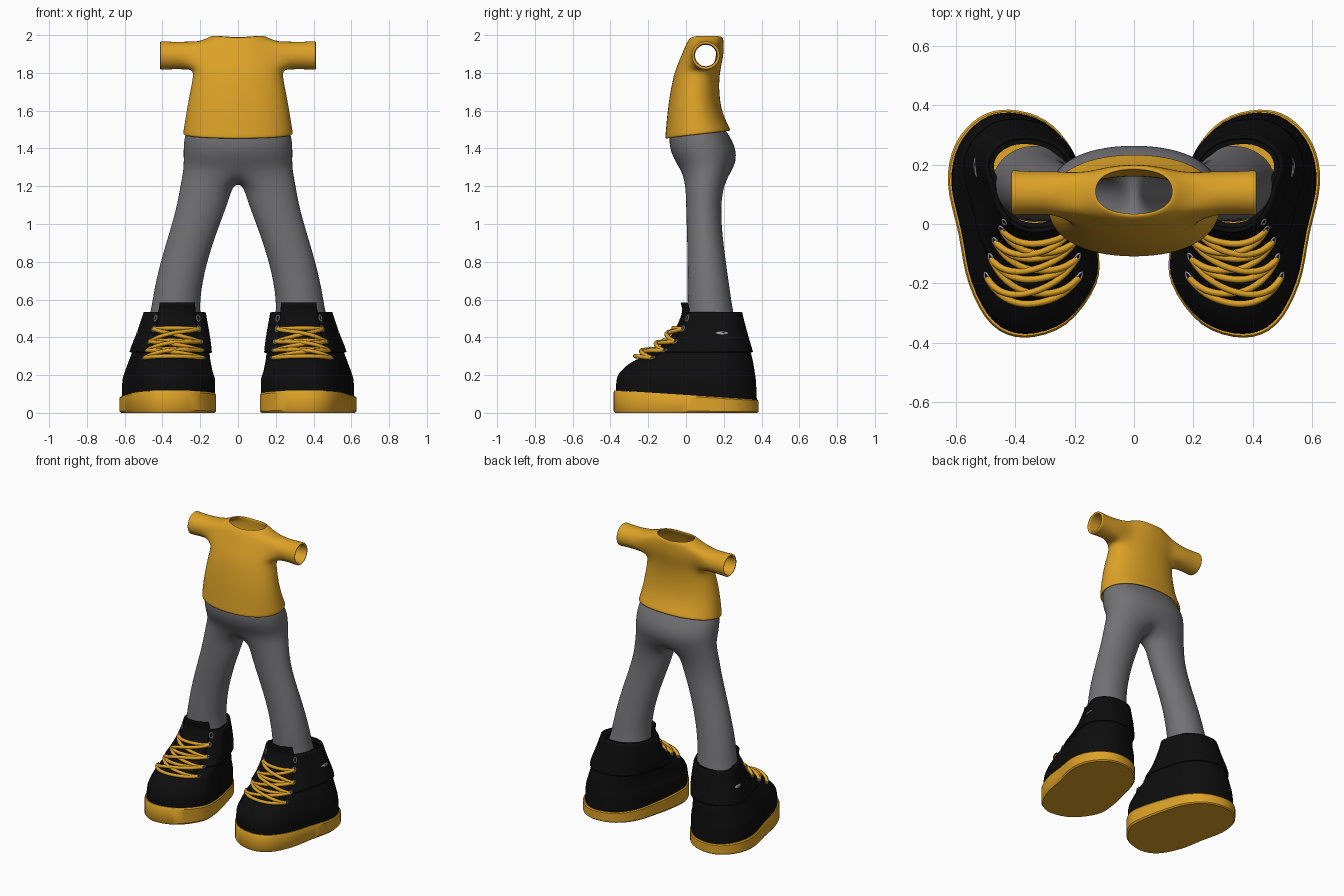
import bpy, bmesh, math
from mathutils import Vector

cube = bpy.data.objects.get("Cube")
if cube:
    bpy.data.objects.remove(cube)


def material(name, rgb):
    m = bpy.data.materials.new(name)
    m.use_nodes = True
    m.diffuse_color = (*rgb, 1)
    bsdf = m.node_tree.nodes["Principled BSDF"]
    bsdf.inputs["Base Color"].default_value = (*rgb, 1)
    bsdf.inputs["Roughness"].default_value = 0.7
    return m


GOLD = material("gold", (0.72, 0.36, 0.02))
GREY = material("grey cloth", (0.17, 0.17, 0.18))
BLACK = material("black", (0.004, 0.004, 0.004))
METAL = material("pale metal", (0.35, 0.35, 0.37))


def finish(name, bm, mat, solid=0, offset=-1, subsurf=0, angle=None):
    """Turn a half-model bmesh into a mirrored, smooth-shaded object."""
    me = bpy.data.meshes.new(name)
    bm.to_mesh(me)
    bm.free()
    ob = bpy.data.objects.new(name, me)
    bpy.context.collection.objects.link(ob)
    me.materials.append(mat)
    mirror = ob.modifiers.new("Mirror", 'MIRROR')
    mirror.merge_threshold = 0.0005
    if solid:
        s = ob.modifiers.new("Solidify", 'SOLIDIFY')
        s.thickness, s.offset = solid, offset
    if subsurf:
        s = ob.modifiers.new("Subdivision", 'SUBSURF')
        s.levels = s.render_levels = subsurf
    bpy.ops.object.select_all(action='DESELECT')
    ob.select_set(True)
    bpy.context.view_layer.objects.active = ob
    if angle:
        bpy.ops.object.shade_smooth_by_angle(angle=math.radians(angle))
    else:
        bpy.ops.object.shade_smooth()
    return ob


def add_ring(bm, pts):
    return [bm.verts.new(p) for p in pts]


def bridge(bm, a, b, closed=True, flip=False, skip=()):
    n = len(a)
    for k in range(n if closed else n - 1):
        if k in skip:
            continue
        j = (k + 1) % n
        f = [a[k], a[j], b[j], b[k]]
        bm.faces.new(f[::-1] if flip else f)


def half_ring(z, front, back, half_w, tilt=0, arch=0):
    """Front-to-back half of a body cross-section on the +x side."""
    out = []
    for k in range(9):
        a = math.radians(-90 + k * 22.5)
        c = 0 if k in (0, 8) else math.cos(a) ** 0.9
        s = math.copysign(abs(math.sin(a)) ** 0.9, a)
        out.append((half_w * 1.02 * c, (front + back) / 2 + (back - front) * 0.51 * s,
                    z + tilt * math.sin(a) + arch * c))
    return out


# Shirt: body rings with an opening that flows into the sleeve
bm = bmesh.new()
rows = [half_ring(*r) for r in (
    (1.475, -0.112, 0.238, 0.293, 0.023), (1.50, -0.108, 0.225, 0.288, 0.02),
    (1.60, -0.098, 0.186, 0.272), (1.72, -0.08, 0.173, 0.25),
    (1.815, -0.058, 0.18, 0.23), (1.89, -0.025, 0.2, 0.225),
    (1.965, 0.005, 0.2, 0.195), (1.99, 0.027, 0.195, 0.13, 0, 0.014))]
rows = [add_ring(bm, r) for r in rows]
low, mid, high = 4, 5, 6
for i in range(len(rows) - 1):
    bridge(bm, rows[i], rows[i + 1], False, skip=range(2, 6) if i in (low, mid) else ())
loop = rows[low][2:7] + [rows[mid][6]] + rows[high][6:1:-1] + [rows[mid][2]]
for x, r in ((0.27, 0.074), (0.33, 0.072), (0.395, 0.075), (0.412, 0.077)):
    ring = []
    for j in range(12):
        a = math.radians(-90 + (j - 2) * 30)
        ring.append((x, 0.105 + r * 1.04 * math.cos(a), 1.892 + r * 1.04 * math.sin(a)))
    ring = add_ring(bm, ring)
    bridge(bm, loop, ring)
    loop = ring
finish("shirt", bm, GOLD, solid=0.016, subsurf=2)

# Trousers: hip rings that split at the crotch into a leg
bm = bmesh.new()
rows = [add_ring(bm, half_ring(*r)) for r in (
    (1.52, -0.075, 0.195, 0.262), (1.47, -0.088, 0.228, 0.282), (1.41, -0.088, 0.26, 0.289),
    (1.35, -0.068, 0.268, 0.288), (1.29, -0.03, 0.25, 0.288))]
for a, b in zip(rows, rows[1:]):
    bridge(bm, a, b, False, flip=True)
loop = rows[-1] + add_ring(bm, ((0, 0.17, 1.225), (0, 0.1, 1.205), (0, 0.03, 1.22)))
for z, cx, cy, rx, ry in (
        (1.2, 0.167, 0.098, 0.138, 0.1), (1.1, 0.19, 0.093, 0.132, 0.092),
        (0.98, 0.23, 0.096, 0.125, 0.092), (0.8, 0.288, 0.11, 0.122, 0.1),
        (0.65, 0.32, 0.12, 0.124, 0.112), (0.55, 0.331, 0.128, 0.128, 0.118),
        (0.48, 0.335, 0.135, 0.142, 0.128)):
    ring = []
    for k in range(12):
        a = math.radians((k - 4) * 30)
        ring.append((cx + rx * 1.045 * math.cos(a), cy + ry * 1.045 * math.sin(a), z))
    ring = add_ring(bm, ring)
    bridge(bm, loop, ring, flip=True)
    loop = ring
finish("trousers", bm, GREY, subsurf=2)

# Shoe surface: one footprint outline, fitted to bounds that change with height
OUTLINE = [(0.37, -0.38), (0.48, -0.335), (0.555, -0.2), (0.59, -0.03), (0.625, 0.14),
           (0.60, 0.27), (0.52, 0.36), (0.42, 0.385), (0.30, 0.35), (0.21, 0.25),
           (0.16, 0.10), (0.125, -0.07), (0.13, -0.2), (0.23, -0.335)]
N = len(OUTLINE)
# height, inner x, outer x, toe y, heel y
LEVELS = [(0.07, 0.13, 0.615, -0.37, 0.375), (0.17, 0.127, 0.612, -0.368, 0.37),
          (0.22, 0.14, 0.598, -0.345, 0.363), (0.27, 0.15, 0.58, -0.285, 0.355),
          (0.31, 0.155, 0.565, -0.2, 0.345), (0.36, 0.16, 0.548, -0.115, 0.33),
          (0.43, 0.17, 0.52, -0.055, 0.31), (0.53, 0.187, 0.487, -0.012, 0.285),
          (0.585, 0.195, 0.475, -0.02, 0.28)]


def spline(pts, t, closed):
    """Catmull-Rom point at parameter t."""
    n = len(pts)
    i = math.floor(t) if closed else max(0, min(int(t), n - 2))
    f = t - i
    p = [Vector(pts[(i + d) % n if closed else max(0, min(i + d, n - 1))]) for d in (-1, 0, 1, 2)]
    return p[1] + 0.5 * f * (p[2] - p[0] + f * (2 * p[0] - 5 * p[1] + 4 * p[2] - p[3]
                             + f * (3 * (p[1] - p[2]) + p[3] - p[0])))


def fitted(u, x0, x1, y0, y1):
    p = spline(OUTLINE, u, True)
    return x0 + (x1 - x0) * (p.x - 0.125) / 0.5, y0 + (y1 - y0) * (p.y + 0.38) / 0.765


def shoe(t, u, lift=0):
    """Point on the shoe: t is the level, u runs round from the toe."""
    def at(t, u):
        z, *bounds = spline(LEVELS, t, False)
        return Vector((*fitted(u, *bounds), z))
    p = at(t, u)
    if lift:
        p += lift * (at(t, u + 0.05) - p).cross(at(t + 0.02, u) - at(t - 0.02, u)).normalized()
    return p


def span(a, b, n):
    return [a + (b - a) * i / n for i in range(n + 1)]


around = [i / 4 for i in range(N * 4)]

# Soles
bm = bmesh.new()
rings = []
for grow, level in ((-0.008, 0), (0, 0.1), (0, 0.92), (-0.006, 1), (-0.03, 1)):
    pts = []
    for u in around:
        x, y = fitted(u, 0.122 - grow, 0.627 + grow, -0.383 - grow, 0.385 + grow)
        pts.append((x, y, level * (0.095 - 0.065 * y)))
    rings.append(add_ring(bm, pts))
for a, b in zip(rings, rings[1:]):
    bridge(bm, a, b)
bm.faces.new(rings[0][::-1])
bm.faces.new(rings[-1])
finish("shoe_soles", bm, GOLD, angle=35)

# Shoe uppers with a turned-in collar
bm = bmesh.new()
rings = [add_ring(bm, [shoe(t, u) for u in around]) for t in span(0, 7, 28)]
rings += [add_ring(bm, [shoe(t, u, -0.016) for u in around]) for t in (7, 6)]
for a, b in zip(rings, rings[1:]):
    bridge(bm, a, b)
finish("shoe_uppers", bm, BLACK, angle=50)


def patch(name, t0, t1, u0, u1, mat, thick, rows=12, cols=16):
    """Plate lying on the shoe surface."""
    bm = bmesh.new()
    strips = [add_ring(bm, [shoe(t, u, 0.001) for u in span(u0, u1, cols)])
              for t in span(t0, t1, rows)]
    for a, b in zip(strips, strips[1:]):
        bridge(bm, a, b, False)
    return finish(name, bm, mat, solid=thick, offset=1, angle=40)


patch("shoe_tongues", 3.4, 8, -1.3, 1.3, BLACK, 0.008)
patch("shoe_ankle_panels", 4.2, 7, 1.25, N - 1.25, BLACK, 0.012, cols=48)


def tubes(name, paths, radius, mat, cyclic=False):
    """Round cords through the given points, on both shoes."""
    cu = bpy.data.curves.new(name, 'CURVE')
    cu.dimensions = '3D'
    cu.bevel_depth, cu.bevel_resolution = radius, 2
    cu.use_fill_caps = True
    cu.materials.append(mat)
    for side in (1, -1):
        for path in paths:
            sp = cu.splines.new('POLY')
            sp.points.add(len(path) - 1)
            sp.use_cyclic_u = cyclic
            for pt, p in zip(sp.points, path):
                pt.co = (side * p.x, p.y, p.z, 1)
    ob = bpy.data.objects.new(name, cu)
    bpy.context.collection.objects.link(ob)


def cord(ta, ua, tb, ub, lift):
    return [shoe(ta + (tb - ta) * f, ua + (ub - ua) * f, 0.012 + lift * math.sin(math.pi * f))
            for f in span(0, 1, 16)]


# Laces: straight bars and crossings between eyelet rows
lace_rows = [(3.3, 1.5), (4.25, 1.45), (5.15, 1.4), (6.1, 1.35)]
paths = [cord(t, -u, t, u, 0.008) for t, u in lace_rows]
for (ta, ua), (tb, ub) in zip(lace_rows, lace_rows[1:]):
    paths += [cord(ta, -ua, tb, ub, 0.014), cord(ta, ua, tb, -ub, 0.022)]
tubes("laces", paths, 0.0115, GOLD)

# Eyelets
holes = []
for t, u in lace_rows + [(6.65, 1.4)]:
    for s in (-1, 1):
        angles = [math.tau * i / 12 for i in range(12)]
        holes.append([shoe(t + 0.16 * math.sin(a), s * u + 0.12 * math.cos(a), 0.013) for a in angles])
tubes("eyelets", holes, 0.004, METAL, cyclic=True)

# Small oval plate on the outer ankle
bm = bmesh.new()
bm.faces.new(add_ring(bm, [shoe(5.85 + 0.12 * math.sin(a), 4 + 0.4 * math.cos(a), 0.015)
                           for a in [math.tau * i / 20 for i in range(20)]]))
finish("ankle_plates", bm, METAL, solid=0.006, angle=40)
